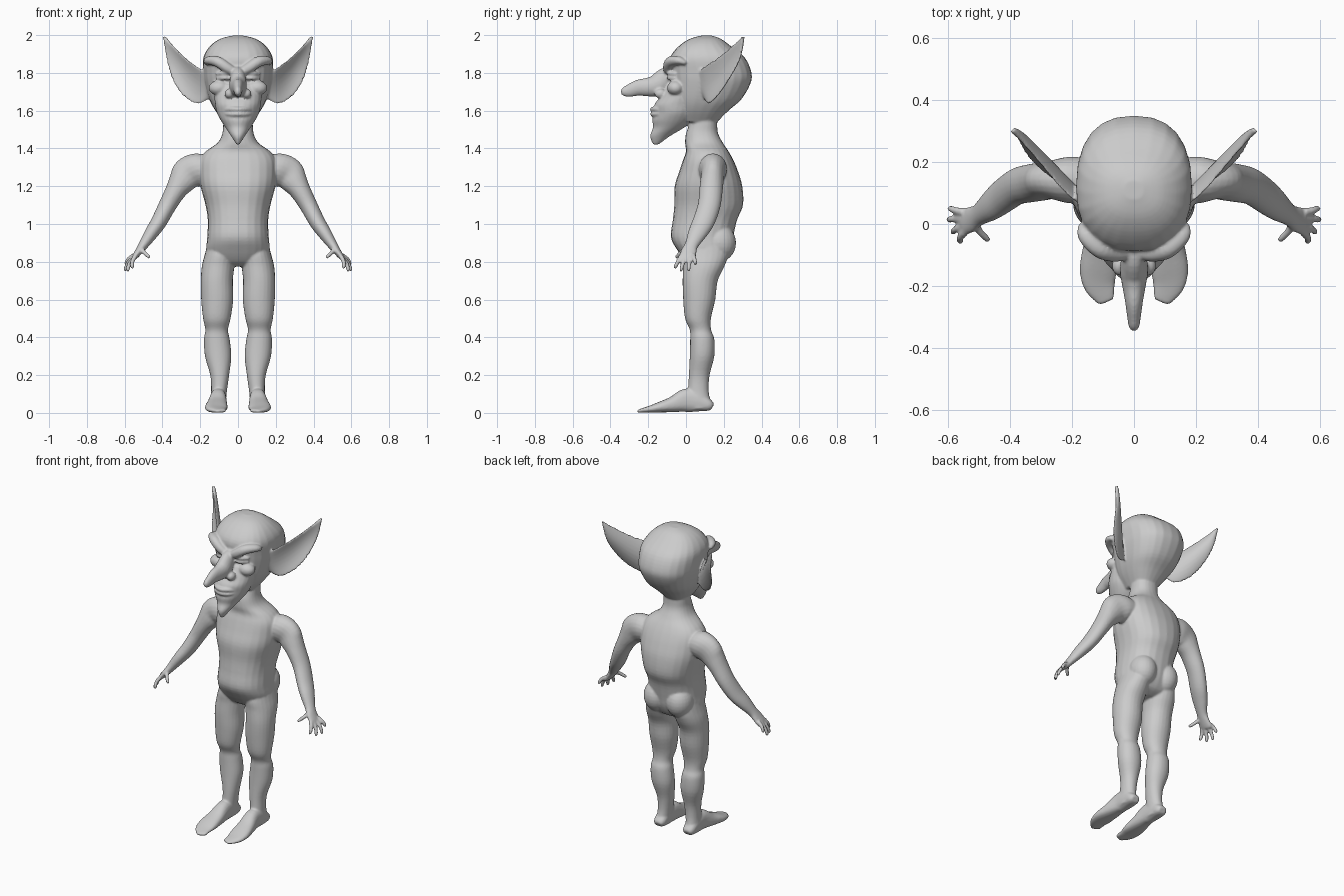
import bpy, bmesh, math
from mathutils import Vector, Matrix

bm = bmesh.new()


def smooth_rows(rows, k=4):
    """Catmull-Rom resampling of rows of numbers."""
    out = []
    for i in range(len(rows) - 1):
        p = [rows[max(0, min(len(rows) - 1, i + d))] for d in (-1, 0, 1, 2)]
        for s in range(k):
            t = s / k
            out.append([0.5 * (2 * b + (c - a) * t + (2 * a - 5 * b + 4 * c - d) * t * t
                               + (3 * b - a - 3 * c + d) * t ** 3)
                        for a, b, c, d in zip(*p)])
    return out + [list(rows[-1])]


def skin(rings, sides, e=2.0, n=24):
    """Skin rings of (centre, U, V, bend); sides gives the x signs to build."""
    def sp(v):
        return math.copysign(abs(v) ** (2 / e), v)
    for sx in sides:
        loops = []
        for c, u, v, b in rings:
            loop = []
            for j in range(n):
                a = 2 * math.pi * j / n
                co = c + u * sp(math.cos(a)) + v * sp(math.sin(a)) + b * math.sin(a) ** 2
                loop.append(bm.verts.new((co.x * sx, co.y, co.z)))
            loops.append(loop)
        faces = [bm.faces.new(loops[0]), bm.faces.new(loops[-1])]
        for p, q in zip(loops, loops[1:]):
            for j in range(n):
                k = (j + 1) % n
                faces.append(bm.faces.new((p[j], p[k], q[k], q[j])))
        bmesh.ops.recalc_face_normals(bm, faces=faces)


ONE, BOTH, O = (1,), (1, -1), Vector((0, 0, 0))


def stack(rows, sides=ONE, e=2.3):
    """Horizontal sections: z, centre x, half width, front y, back y."""
    skin([(Vector((x, (f + b) / 2, z)), Vector((w, 0, 0)), Vector((0, (b - f) / 2, 0)), O)
          for z, x, w, f, b in smooth_rows(rows)], sides, e)


def tube(rows, side, sides=BOTH, e=2.0, n=20):
    """Sections along a path: x, y, z, half size along side, half size across."""
    rows = smooth_rows(rows)
    pts = [Vector(r[:3]) for r in rows]
    rings = []
    for i, r in enumerate(rows):
        t = (pts[min(i + 1, len(pts) - 1)] - pts[max(i - 1, 0)]).normalized()
        s = Vector(side)
        s = (s - t * s.dot(t)).normalized()
        rings.append((pts[i], s * max(r[3], .003), t.cross(s) * max(r[4], .003), O))
    skin(rings, sides, e, n)


def blob(c, r, sides=BOTH):
    for sx in sides:
        bmesh.ops.create_uvsphere(bm, u_segments=24, v_segments=14, radius=1, matrix=Matrix.Translation(
            (c[0] * sx, c[1], c[2])) @ Matrix.Diagonal((*r, 1)))


# Torso and neck
stack([(.775, 0, .08, .04, .15), (.80, 0, .14, .0, .20), (.86, 0, .167, -.045, .235),
       (.93, 0, .163, -.08, .25), (1.02, 0, .16, -.07, .27), (1.10, 0, .172, -.062, .302),
       (1.20, 0, .198, -.06, .298), (1.28, 0, .205, -.035, .275), (1.34, 0, .20, -.015, .25),
       (1.385, 0, .17, .0, .225), (1.43, 0, .108, -.005, .195), (1.48, 0, .083, .0, .17),
       (1.54, 0, .078, .02, .165), (1.64, 0, .075, .03, .165)])
blob((.08, .175, .90), (.082, .09, .10))

# Legs
stack([(.02, .105, .038, .0, .135), (.06, .105, .041, .0, .13), (.12, .10, .042, .01, .12),
       (.20, .097, .05, .015, .125), (.30, .105, .07, .02, .15), (.39, .112, .068, .022, .15),
       (.44, .113, .06, .02, .133), (.50, .112, .073, -.005, .132), (.60, .11, .085, -.015, .155),
       (.70, .112, .085, -.018, .168), (.78, .105, .086, -.015, .205),
       (.85, .095, .078, -.015, .225), (.95, .09, .06, .02, .2)], BOTH, 2.1)

# Feet
tube([(.105, .14, .03, .025, .018), (.105, .12, .04, .038, .032), (.105, .06, .06, .042, .055),
      (.105, .0, .066, .044, .062), (.11, -.07, .045, .053, .042), (.115, -.14, .03, .06, .028),
      (.112, -.19, .02, .054, .018), (.095, -.235, .012, .036, .011), (.088, -.252, .009, .024, .008)],
     (1, 0, 0), e=2.4)

# Arms
tube([(.13, .14, 1.29, .07, .06), (.21, .142, 1.29, .075, .085), (.265, .142, 1.265, .062, .088),
      (.297, .137, 1.225, .062, .072), (.33, .132, 1.175, .062, .056), (.375, .122, 1.095, .06, .047),
      (.42, .092, 1.01, .058, .042), (.46, .06, .95, .05, .036), (.50, .03, .89, .036, .026),
      (.525, .015, .855, .042, .02), (.548, .008, .825, .044, .015), (.555, .005, .815, .035, .01)],
     (0, 1, 0))

# Fingers and thumb
for base, tip in [((.55, .038, .835), (.598, .052, .785)), ((.552, .018, .825), (.602, .014, .752)),
                  ((.55, -.006, .822), (.587, -.028, .75)), ((.545, -.026, .828), (.562, -.06, .765)),
                  ((.51, -.0, .865), (.468, -.055, .822))]:
    b, t = Vector(base), Vector(tip)
    m = b.lerp(t, .5) + Vector((.006, 0, .004))
    tube([(*b, .013, .013), (*m, .0115, .0115), (*b.lerp(t, .9), .01, .01), (*t, .005, .005)],
         (.3, 1, .2), n=10)

# Skull
stack([(1.54, 0, .075, -.03, .165), (1.60, 0, .12, -.06, .225), (1.66, 0, .152, -.075, .293),
       (1.74, 0, .176, -.08, .34), (1.80, 0, .184, -.085, .347), (1.88, 0, .184, -.085, .312),
       (1.94, 0, .15, -.04, .24), (1.98, 0, .095, .02, .185), (1.997, 0, .03, .08, .14)], e=2.4)

# Jaw and pointed chin
stack([(1.42, 0, .008, -.175, -.145), (1.465, 0, .036, -.19, -.085), (1.51, 0, .066, -.175, -.01),
       (1.55, 0, .092, -.178, .04), (1.59, 0, .112, -.168, .06), (1.63, 0, .12, -.168, .07),
       (1.67, 0, .125, -.14, .07), (1.74, 0, .125, -.095, .05)], e=2.0)

# Nose with nostril wings
tube([(0, -.05, 1.80, .035, .04), (0, -.105, 1.775, .04, .055), (0, -.15, 1.735, .046, .06),
      (0, -.20, 1.725, .038, .05), (0, -.25, 1.722, .029, .043), (0, -.30, 1.706, .022, .034),
      (0, -.33, 1.70, .017, .024), (0, -.344, 1.698, .008, .01)], (1, 0, 0), ONE)
blob((.045, -.135, 1.69), (.026, .032, .026))

# Brows, cheeks, eyelids
tube([(.012, -.09, 1.80, .022, .022), (.06, -.095, 1.828, .027, .027), (.11, -.08, 1.86, .028, .03),
      (.155, -.035, 1.865, .022, .028), (.17, 0, 1.85, .01, .01)], (0, 0, 1))
blob((.10, -.055, 1.72), (.055, .045, .04))
for z, r in ((1.797, .012), (1.773, .011)):
    tube([(.03, -.07, z - .003, .005, .005), (.055, -.087, z, r, r), (.085, -.085, z, r, r),
          (.118, -.055, z - .003, .005, .005)], (0, 0, 1), n=12)

# Lips
for z, y in ((1.608, -.178), (1.582, -.176)):
    tube([(-.085, -.105, 1.592, .008, .008), (-.05, y + .022, z, .011, .012), (0, y, z, .012, .014),
          (.05, y + .022, z, .011, .012), (.085, -.105, 1.592, .008, .008)], (0, 0, 1), ONE, n=12)

# Ears: upper edge xyz, lower edge xyz, cup depth
ear = []
for r in smooth_rows([(.155, .06, 1.79, .155, .10, 1.66, .0), (.197, .09, 1.825, .21, .125, 1.635, .02),
                      (.25, .15, 1.865, .275, .17, 1.67, .03), (.30, .21, 1.908, .335, .225, 1.75, .028),
                      (.347, .258, 1.953, .373, .285, 1.865, .014),
                      (.388, .302, 1.995, .393, .306, 1.988, .0)]):
    up, lo = Vector(r[:3]), Vector(r[3:6])
    back = Vector((-.7, .7, 0))
    ear.append(((up + lo) / 2 - back * r[6] * .4, (up - lo) / 2, back * .012, back * r[6]))
skin(ear, BOTH)

# Fuse every part into one continuous skin
me = bpy.data.meshes.new("creature_body")
bm.to_mesh(me)
bm.free()
body = bpy.data.objects.new("creature_body", me)
bpy.context.collection.objects.link(body)
fuse = body.modifiers.new("fuse", 'REMESH')
fuse.mode = 'VOXEL'
fuse.voxel_size = .0062
fuse.use_smooth_shade = True
relax = body.modifiers.new("relax", 'SMOOTH')
relax.factor = .5
relax.iterations = 4
